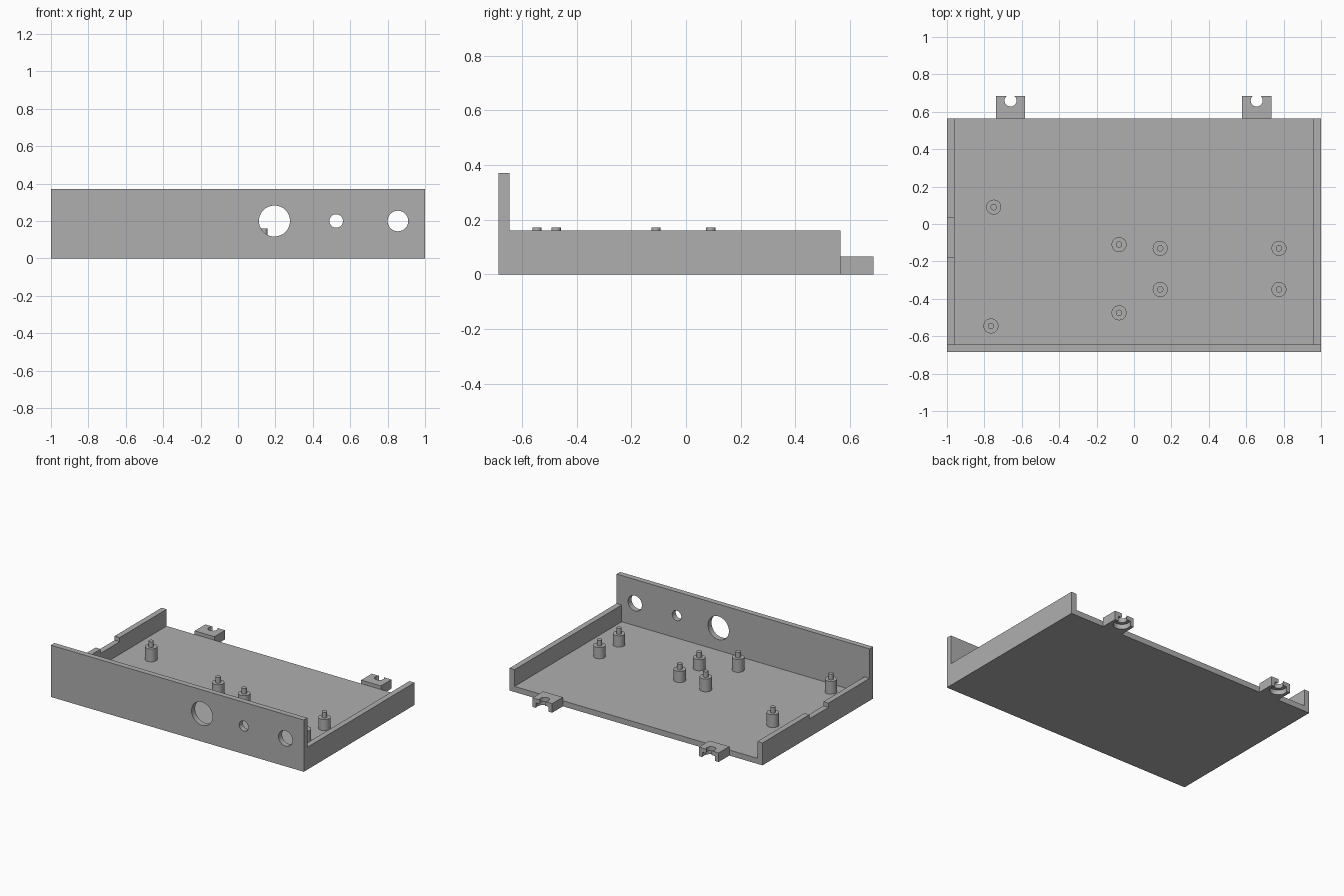
import bpy, bmesh, math
from mathutils import Matrix, Vector

cube = bpy.data.objects.get("Cube")
if cube:
    bpy.data.objects.remove(cube, do_unlink=True)

grey = bpy.data.materials.new("plain grey")
grey.use_nodes = True
grey.diffuse_color = (0.43, 0.43, 0.43, 1)
grey.node_tree.nodes["Principled BSDF"].inputs["Base Color"].default_value = grey.diffuse_color

# Overall measures
BACK, FRONT, PANEL = 0.565, -0.685, 0.04
FLOOR, WALL, TALL = 0.04, 0.16, 0.37


def finish(name, bm):
    bmesh.ops.recalc_face_normals(bm, faces=bm.faces)
    mesh = bpy.data.meshes.new(name)
    bm.to_mesh(mesh)
    bm.free()
    mesh.materials.append(grey)
    obj = bpy.data.objects.new(name, mesh)
    bpy.context.collection.objects.link(obj)
    return obj


def box(name, lo, hi):
    lo, hi = Vector(lo), Vector(hi)
    bm = bmesh.new()
    bmesh.ops.create_cube(bm, size=1)
    bmesh.ops.scale(bm, vec=hi - lo, verts=bm.verts)
    bmesh.ops.translate(bm, vec=(lo + hi) / 2, verts=bm.verts)
    return finish(name, bm)


def cylinder(name, centre, radius, depth, along_y=False):
    bm = bmesh.new()
    turn = Matrix.Rotation(math.pi / 2, 4, "X") if along_y else Matrix()
    bmesh.ops.create_cone(bm, cap_ends=True, segments=48, radius1=radius, radius2=radius,
                          depth=depth, matrix=Matrix.Translation(centre) @ turn)
    return finish(name, bm)


def activate(obj):
    bpy.ops.object.select_all(action="DESELECT")
    obj.select_set(True)
    bpy.context.view_layer.objects.active = obj


def cut(obj, cutter):
    mod = obj.modifiers.new("cut", "BOOLEAN")
    mod.operation, mod.solver, mod.object = "DIFFERENCE", "EXACT", cutter
    activate(obj)
    bpy.ops.object.modifier_apply(modifier=mod.name)
    bpy.data.objects.remove(cutter, do_unlink=True)


def smooth(obj):
    activate(obj)
    bpy.ops.object.shade_smooth_by_angle(angle=math.radians(30))


# Tray: U-shaped section run from the panel to the back
bm = bmesh.new()
half = [(1, 0), (1, WALL), (1 - PANEL, WALL), (1 - PANEL, FLOOR)]
section = half + [(-x, z) for x, z in reversed(half)]
face = bm.faces.new([bm.verts.new((x, FRONT + PANEL, z)) for x, z in section])
run = bmesh.ops.extrude_face_region(bm, geom=[face])["geom"]
bmesh.ops.translate(bm, vec=(0, BACK - FRONT - PANEL, 0),
                    verts=[v for v in run if isinstance(v, bmesh.types.BMVert)])
tray = finish("tray", bm)

# Shallow dip in the right wall
cut(tray, box("dip_cutter", (-1.1, -0.18, WALL - 0.03), (-0.9, 0.035, WALL + 0.1)))

# Front panel with three round openings
panel = box("front_panel", (-1, FRONT, 0), (1, FRONT + PANEL, TALL))
for x, radius in ((0.195, 0.083), (0.525, 0.036), (0.855, 0.055)):
    cut(panel, cylinder("opening_cutter", (x, FRONT + PANEL / 2, 0.2), radius, 0.2, True))
smooth(panel)


# Stepped posts: wide body with a narrow pin
def post(name, x, y, top):
    shoulder = top - 0.04
    profile = [(0, FLOOR), (0.04, FLOOR), (0.04, shoulder),
               (0.017, shoulder), (0.017, top), (0, top)]
    bm = bmesh.new()
    verts = [bm.verts.new((r, 0, z)) for r, z in profile]
    edges = [bm.edges.new(pair) for pair in zip(verts, verts[1:])]
    bmesh.ops.spin(bm, geom=verts + edges, cent=(0, 0, 0), axis=(0, 0, 1),
                   angle=2 * math.pi, steps=32)
    bmesh.ops.remove_doubles(bm, verts=bm.verts, dist=0.0005)
    obj = finish(name, bm)
    obj.location = (x, y, 0)
    smooth(obj)


for x, y in ((-0.75, 0.09), (-0.765, -0.545), (-0.08, -0.11), (-0.08, -0.475)):
    post("tall_post", x, y, 0.172)
for x in (0.14, 0.775):
    for y in (-0.13, -0.35):
        post("short_post", x, y, 0.16)

# Back tabs: open screw hole above a wider pocket
for name, x in (("right_tab", -0.66), ("left_tab", 0.656)):
    tab = box(name, (x - 0.078, BACK, 0), (x + 0.078, -FRONT, 0.065))
    cut(tab, cylinder("hole_cutter", (x, 0.66, 0.05), 0.032, 0.3))
    cut(tab, cylinder("pocket_cutter", (x, 0.66, -0.03), 0.056, 0.13))
    smooth(tab)
